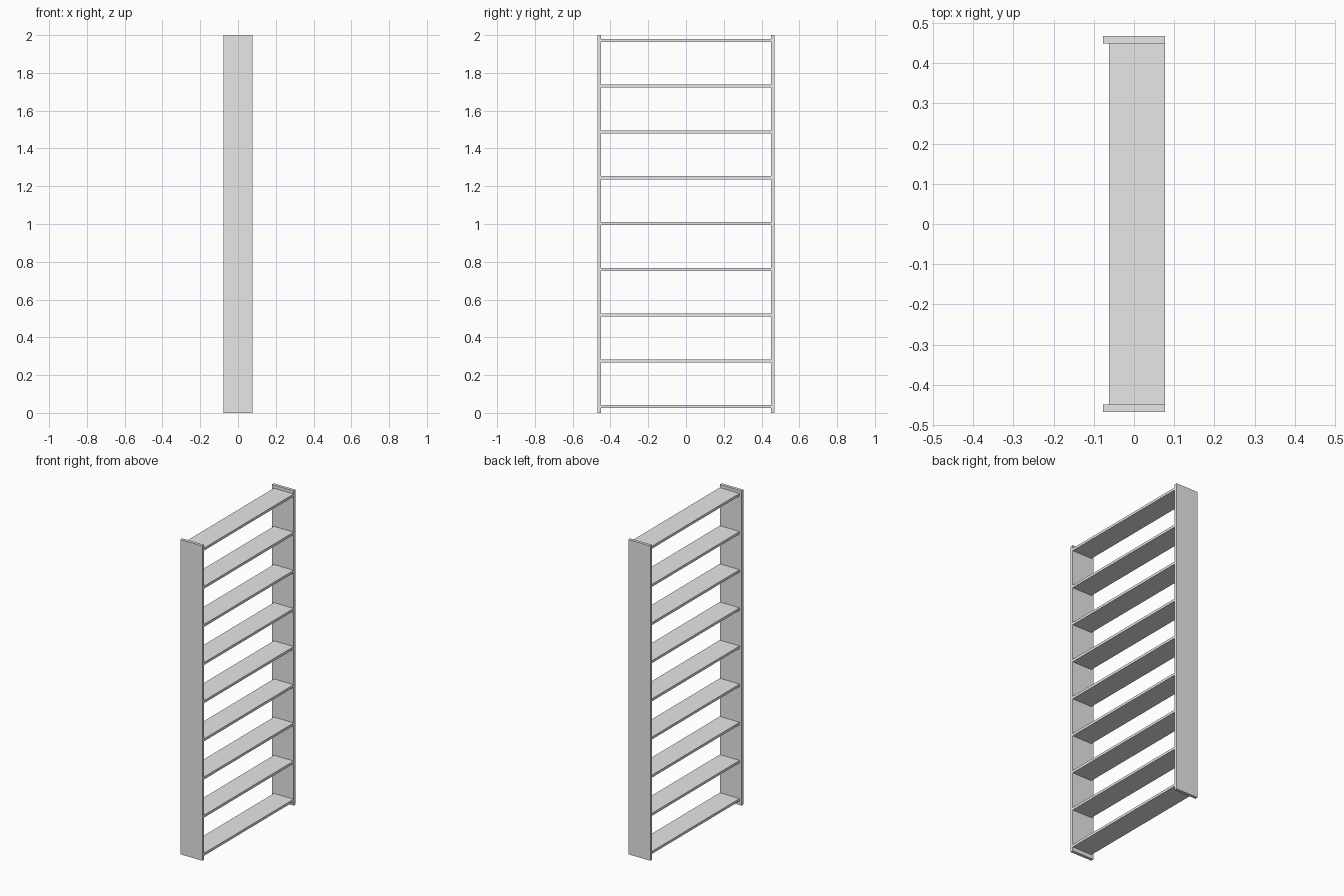
import bpy

cube = bpy.data.objects.get("Cube")
if cube:
    bpy.data.objects.remove(cube, do_unlink=True)

grey = bpy.data.materials.new("light_grey")
grey.use_nodes = True
colour = (0.8, 0.8, 0.8, 1)
grey.diffuse_color = colour
grey.node_tree.nodes["Principled BSDF"].inputs["Base Color"].default_value = colour


def board(name, low, high):
    """Add a flat-sided board between two opposite corners."""
    centre = [(a + b) / 2 for a, b in zip(low, high)]
    bpy.ops.mesh.primitive_cube_add(size=1, location=centre)
    obj = bpy.context.object
    obj.name = name
    obj.scale = [b - a for a, b in zip(low, high)]
    bpy.ops.object.transform_apply(location=False, rotation=False, scale=True)
    obj.data.materials.append(grey)


HALF_DEPTH = 0.077
HALF_WIDTH = 0.468
INNER = 0.449
HEIGHT = 2.0
SHELF_BACK = -0.062
SHELF_THICK = 0.016
SHELVES = 9
FIRST, LAST = 0.033, 1.972

# Upright side panels
board("front_side_panel", (-HALF_DEPTH, -HALF_WIDTH, 0), (HALF_DEPTH, -INNER, HEIGHT))
board("back_side_panel", (-HALF_DEPTH, INNER, 0), (HALF_DEPTH, HALF_WIDTH, HEIGHT))

# Evenly spaced shelves, flush with one edge of the panels
for i in range(SHELVES):
    z = FIRST + (LAST - FIRST) * i / (SHELVES - 1)
    board(f"shelf_{i + 1}",
          (SHELF_BACK, -INNER, z - SHELF_THICK / 2),
          (HALF_DEPTH, INNER, z + SHELF_THICK / 2))
